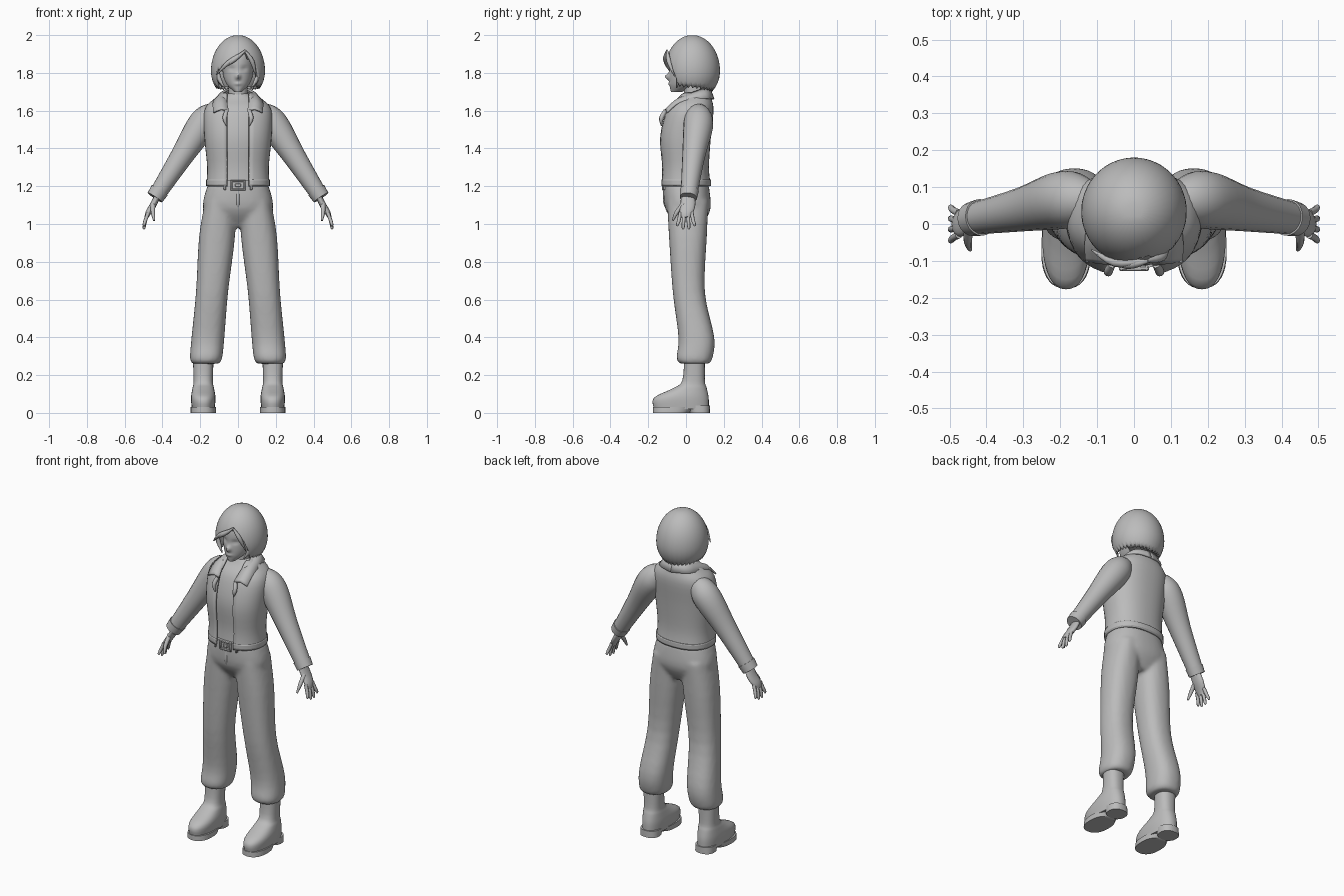
import bpy, math
from mathutils import Vector

cube = bpy.data.objects.get("Cube")
if cube:
    bpy.data.objects.remove(cube, do_unlink=True)

grey = bpy.data.materials.new("plain grey")
grey.use_nodes = True
grey.diffuse_color = (.5, .5, .5, 1)
grey.node_tree.nodes["Principled BSDF"].inputs["Base Color"].default_value = grey.diffuse_color


def spline(rows, steps=4):
    """Smooth interpolation through equal-length tuples."""
    out = []
    for i in range(len(rows) - 1):
        before, start, end = rows[max(i - 1, 0)], rows[i], rows[i + 1]
        after = rows[min(i + 2, len(rows) - 1)]
        for s in range(steps):
            t = s / steps
            out.append([b + t * ((c - a) + t * (2 * a - 5 * b + 4 * c - d + t * (3 * (b - c) + d - a))) / 2
                        for a, b, c, d in zip(before, start, end, after)])
    return out + [list(rows[-1])]


def linear(table, key):
    for (low, first), (high, second) in zip(table, table[1:]):
        if key <= high:
            return first + (second - first) * (key - low) / (high - low)


def make(name, shape, mirror=False, thick=0, voxel=0, angle=50):
    verts, faces = shape
    mesh = bpy.data.meshes.new(name)
    mesh.from_pydata([tuple(v) for v in verts], [], faces)
    mesh.materials.append(grey)
    part = bpy.data.objects.new(name, mesh)
    bpy.context.collection.objects.link(part)
    bpy.ops.object.select_all(action="DESELECT")
    bpy.context.view_layer.objects.active = part
    part.select_set(True)
    bpy.ops.object.mode_set(mode="EDIT")
    bpy.ops.mesh.select_all(action="SELECT")
    bpy.ops.mesh.normals_make_consistent(inside=False)
    bpy.ops.object.mode_set(mode="OBJECT")
    bpy.ops.object.shade_smooth_by_angle(angle=math.radians(angle))
    if thick:
        solid = part.modifiers.new("thickness", "SOLIDIFY")
        solid.thickness, solid.offset = thick, 0
    if mirror:
        part.modifiers.new("mirror", "MIRROR").use_mirror_merge = False
    if voxel:
        fuse = part.modifiers.new("fuse", "REMESH")
        fuse.mode, fuse.voxel_size, fuse.use_smooth_shade = "VOXEL", voxel, True
        part.modifiers.new("soften", "SMOOTH").iterations = 6
    return part


def grid(rings, closed=True, caps=True):
    n, verts = len(rings[0]), [v for ring in rings for v in ring]
    faces = [(i * n + j, i * n + (j + 1) % n, (i + 1) * n + (j + 1) % n, (i + 1) * n + j)
             for i in range(len(rings) - 1) for j in range(n if closed else n - 1)]
    if caps:
        faces += [tuple(range(n)), tuple(range(len(verts) - n, len(verts)))]
    return verts, faces


def oval(row, centre=0, gap=0, count=36, power=.85):
    """Ring from (height, half width, front, back); a gap leaves the front open."""
    z, width, front, back = row
    start = math.asin(min(gap / width, .95) ** (1 / power))
    points = []
    for j in range(count):
        a = start + (math.tau - 2 * start) * j / (count - 1 if gap else count)
        s, c = math.sin(a), math.cos(a)
        points.append((centre + width * math.copysign(abs(s) ** power, s),
                       (front + back) / 2 - (back - front) / 2 * math.copysign(abs(c) ** power, c), z))
    return points


def loft(rows, centre=0, lean=0, steps=4, **options):
    return grid([oval(row, centre + lean * row[0], **options) for row in spline(rows, steps)])


def open_loft(rows):
    return grid([oval(row, gap=.058) for row in spline(rows)], closed=False, caps=False)


def tube(rows, count=16, depth=1):
    """Round sweep through (x, y, z, radius); depth scales it front to back."""
    rows, rings = spline(rows), []
    for i, (x, y, z, radius) in enumerate(rows):
        along = Vector(rows[min(i + 1, len(rows) - 1)][:3]) - Vector(rows[max(i - 1, 0)][:3])
        side = along.cross(Vector((0, 1, 0))).normalized()
        out = side.cross(along).normalized() * depth
        turns = [math.tau * k / count for k in range(count)]
        rings.append([Vector((x, y, z)) + radius * (side * math.cos(a) + out * math.sin(a)) for a in turns])
    return grid(rings)


def merge(shapes):
    verts, faces = [], []
    for new_verts, new_faces in shapes:
        faces += [tuple(i + len(verts) for i in face) for face in new_faces]
        verts += list(new_verts)
    return verts, faces


def box(name, centre, size):
    corners = [[Vector(centre) + Vector((a * size[0], b * size[1], c * size[2])) / 2
                for a, b in ((-1, -1), (1, -1), (1, 1), (-1, 1))] for c in (-1, 1)]
    make(name, grid(corners), angle=30).modifiers.new("bevel", "BEVEL").width = .003


# Trousers: hips and two leaning legs fused into one surface
hips = [(.98, .1, -.04, .08), (1.08, .185, -.11, .13), (1.21, .16, -.12, .12)]
leg = [(.26, .07, -.03, .12), (.29, .085, -.05, .14), (.4, .087, -.04, .15),
       (.64, .085, -.07, .1), (.93, .095, -.09, .11), (1.12, .08, -.1, .12)]
legs = [loft(leg, centre=side * .195, lean=side * -.09) for side in (-1, 1)]
make("trousers", merge([loft(hips)] + legs), voxel=.011)
make("fly_flap", tube([(0, -.11, 1.18, .01), (0, -.11, 1.11, .01), (0, -.08, 1.05, .005)]))

# Belt with loops and a framed buckle
belt_front = -.12
make("belt", loft([(z, .16, belt_front, .12) for z in (1.18, 1.23)]))
for side in (-1, 1):
    box("belt_loop", (side * .07, belt_front + .005, 1.205), (.014, .016, .05))
    box("buckle_side", (side * .034, belt_front, 1.205), (.012, .014, .056))
    box("buckle_bar", (0, belt_front, 1.205 + side * .023), (.075, .014, .01))
box("buckle_prong", (0, belt_front, 1.205), (.03, .014, .018))

# Boots: upper, front sole and heel block
boot_x = .184
boot = [(.02, .06, -.17, .12), (.08, .065, -.17, .12), (.13, .057, -.07, .11),
        (.17, .051, -.02, .1), (.29, .055, -.01, .1)]
make("boots", loft(boot, boot_x), mirror=True)
make("boot_soles", loft([(z, .067, -.175, .02 + z) for z in (0, .03)], boot_x), mirror=True)
make("boot_heels", loft([(z, .057, .02 - z / 3, .126) for z in (0, .04)], boot_x), mirror=True)

# Open jacket, with a shirt set just inside the same profile
jacket = [(1.2, .163, -.13, .126), (1.3, .157, -.125, .116), (1.46, .172, -.135, .126),
          (1.6, .172, -.1, .14), (1.66, .12, -.05, .13), (1.69, .075, -.03, .12)]
make("jacket_body", open_loft(jacket), thick=.012)
make("jacket_hem", open_loft([(z, .165, -.131, .129) for z in (1.205, 1.235)]), thick=.008)
make("shirt", loft([(z, width - .02, front + .022, back - .015) for z, width, front, back in jacket]))
make("neck", loft([(z, .05, -.01, .1) for z in (1.62, 1.8)]))

# Collar: half strip from nape to lapel, mirrored
inner = [(0, .12, 1.71), (.06, .08, 1.71), (.06, -.04, 1.66), (.05, -.11, 1.6)]
outer = [(0, .146, 1.66), (.1, .11, 1.665), (.13, -.03, 1.645), (.13, -.1, 1.59)]
ridge = [(Vector(p) + Vector(q)) / 2 + Vector((0, 0, .012)) for p, q in zip(inner, outer)]
strip = [spline(edge) for edge in (inner, [tuple(p) for p in ridge], outer)]
make("collar", grid(strip, closed=False, caps=False), mirror=True, thick=.01)
make("lapel_folds", tube([(.06, -.11, 1.6, .01), (.07, -.13, 1.56, .012), (.06, -.13, 1.52, .003)]), mirror=True)

# Sleeves with cuffs
sleeve = [(.1, .066, 1.6, .04), (.15, .066, 1.57, .07), (.2, .064, 1.51, .078),
          (.3, .04, 1.355, .06), (.437, .014, 1.143, .043)]
make("sleeves", tube(sleeve, 20), mirror=True)
make("cuffs", tube([(.415, .018, 1.178, .05), (.44, .013, 1.14, .046)], 20), mirror=True)

# Hands: palm, four spread fingers and a thumb
hand = [tube([(.42, .01, 1.16, .016), (.45, .01, 1.1, .017), (.475, 0, 1.06, .015), (.485, 0, 1.035, .01)], depth=2.3)]
for k in (-1.5, -.5, .5, 1.5):
    tip = .97 + .008 * k * k
    hand.append(tube([(.475, .02 * k, 1.06, .01), (.49, .025 * k, 1.02, .0095),
                      (.497, .03 * k, tip + .01, .008), (.498, .03 * k, tip, .003)], 8))
hand.append(tube([(.45, -.01, 1.11, .013), (.45, -.05, 1.06, .011), (.444, -.07, 1.018, .005)], 8))
make("hands", merge(hand), mirror=True)

# Head: nose, lips and eye sockets are pushed out of or into the front
head = [(1.7, .02, -.08, -.02), (1.74, .06, -.087, .06), (1.8, .08, -.088, .12),
        (1.9, .08, -.08, .13), (1.97, .02, -.01, .06)]
features = [(0, 1.78, .012, .016, .024), (0, 1.742, .018, .008, .007), (.034, 1.822, .018, .011, -.009)]


def relief(x, z):
    return sum(push * math.exp(-((abs(x) - across) / wide) ** 2 - ((z - up) / tall) ** 2)
               for across, up, wide, tall, push in features)


verts, faces = loft(head, steps=10, count=64, power=1)
make("head", ([(x, y - (y < 0) * relief(x, z), z) for x, y, z in verts], faces))

# Bobbed hair: an egg-shaped shell whose lower edge follows the swept fringe
crown, middle, columns, layers = 1.994, 1.81, 96, 18
fringe = [(-180, 1.71), (-62, 1.735), (-52, 1.81), (-25, 1.85), (14, 1.905), (46, 1.82), (56, 1.735), (180, 1.71)]
shell = []
for i in range(1, layers + 1):
    ring = []
    for j in range(columns):
        turn = 360 * j / columns - 180
        low = linear(fringe, turn) + .008 * (j % 3 - 1)
        z = crown - (crown - low) * (i / layers) ** 1.6
        height = (z - middle) / (crown - middle if z > middle else .15)
        spread = math.sqrt(1 - height * height)
        a = math.radians(turn)
        ring.append((.137 * spread * math.sin(a), .034 - .14 * spread * math.cos(a), z))
    shell.append(ring)
verts, faces = grid(shell, caps=False)
make("hair", (verts, faces + [tuple(range(columns))]), thick=.012)
make("hair_underside", loft([(1.725, .085, .03, .125), (1.78, .12, .01, .155), (1.86, .11, 0, .155)]))


# Loose locks of the fringe and sides
def lock(name, path, **options):
    make(name, tube([(*point, radius) for point, radius in zip(path, (.005, .012, .002))], 8), **options)


lock("upper_fringe_lock", [(.04, -.1, 1.92), (-.02, -.11, 1.87), (-.1, -.085, 1.815)])
lock("lower_fringe_lock", [(.03, -.1, 1.91), (-.05, -.105, 1.855), (-.115, -.07, 1.79)])
lock("short_fringe_lock", [(.035, -.1, 1.92), (.075, -.09, 1.86), (.095, -.06, 1.78)])
lock("side_locks", [(.105, -.045, 1.82), (.1, -.04, 1.77), (.07, -.05, 1.72)], mirror=True)
